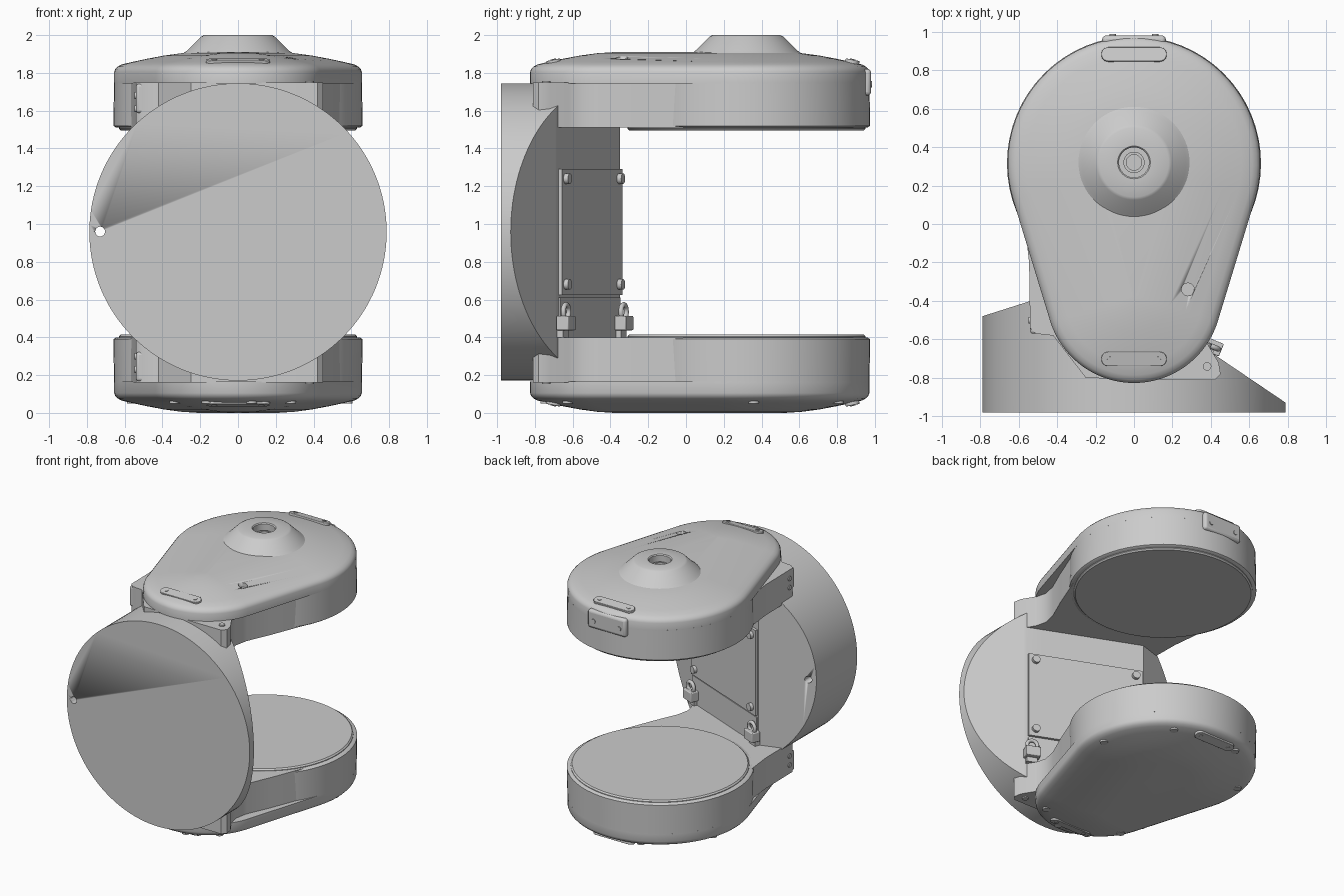
import bpy, bmesh, math
from mathutils import Vector, Matrix

cube = bpy.data.objects.get("Cube")
if cube:
    bpy.data.objects.remove(cube, do_unlink=True)

grey = bpy.data.materials.new("light grey")
grey.use_nodes = True
COLOUR = (0.6, 0.6, 0.6, 1)
grey.diffuse_color = COLOUR
grey.node_tree.nodes["Principled BSDF"].inputs["Base Color"].default_value = COLOUR

MID = 1.91          # upper and lower halves mirror about half this height
BACK, R_BACK = 0.315, 0.66
FRONT, R_FRONT = -0.37, 0.46


def finish(name, bm, bevel=0, angle=35):
    bmesh.ops.recalc_face_normals(bm, faces=bm.faces)
    mesh = bpy.data.meshes.new(name)
    bm.to_mesh(mesh)
    bm.free()
    mesh.materials.append(grey)
    ob = bpy.data.objects.new(name, mesh)
    bpy.context.collection.objects.link(ob)
    bpy.ops.object.select_all(action='DESELECT')
    ob.select_set(True)
    bpy.context.view_layer.objects.active = ob
    bpy.ops.object.shade_smooth_by_angle(angle=math.radians(angle))
    if bevel:
        mod = ob.modifiers.new("Bevel", 'BEVEL')
        mod.width, mod.segments = bevel, 3
        mod.limit_method = 'ANGLE'
    return ob


def loft(name, rings, **kw):
    bm = bmesh.new()
    loops = [[bm.verts.new(p) for p in ring] for ring in rings]
    for a, b in zip(loops, loops[1:]):
        for i in range(len(a)):
            j = (i + 1) % len(a)
            bm.faces.new((a[i], a[j], b[j], b[i]))
    bm.faces.new(loops[0])
    bm.faces.new(loops[-1])
    return finish(name, bm, **kw)


def circle(r, z, y=BACK, n=64):
    return [(r * math.cos(math.tau * i / n), y + r * math.sin(math.tau * i / n), z)
            for i in range(n)]


def teardrop(inset, z, n=40):
    # outline around a large rear circle and a small front circle
    phi = math.asin((R_BACK - R_FRONT) / (BACK - FRONT))
    pts = []
    for cy, r, a0, a1 in ((BACK, R_BACK, -phi, math.pi + phi),
                          (FRONT, R_FRONT, math.pi + phi, math.tau - phi)):
        for i in range(n + 1):
            a = a0 + (a1 - a0) * i / n
            pts.append(((r - inset) * math.cos(a), cy + (r - inset) * math.sin(a), z))
    return pts


def prism(name, outline, z0, z1, **kw):
    return loft(name, [[(x, y, z) for x, y in outline] for z in (z0, z1)], **kw)


def capsule(length, width, n=12):
    h, r = length / 2 - width / 2, width / 2
    return [(s * h + r * math.cos(a0 + math.pi * i / n), r * math.sin(a0 + math.pi * i / n))
            for s, a0 in ((1, -math.pi / 2), (-1, math.pi / 2)) for i in range(n + 1)]


def peg(name, loc, r, depth, axis=(0, 0, 1), segs=20):
    bm = bmesh.new()
    rot = Vector(axis).to_track_quat('Z', 'Y').to_matrix().to_4x4()
    bmesh.ops.create_cone(bm, cap_ends=True, segments=segs, radius1=r, radius2=r, depth=depth,
                          matrix=Matrix.Translation(loc) @ rot)
    return finish(name, bm)


def box(name, loc, size, turn=0, bevel=0):
    bm = bmesh.new()
    bmesh.ops.create_cube(bm, size=1, matrix=Matrix.Translation(loc) @
                          Matrix.Rotation(turn, 4, 'Z') @ Matrix.Diagonal((*size, 1)))
    return finish(name, bm, bevel)


def cut(target, cutter):
    mod = target.modifiers.new("Hole", 'BOOLEAN')
    mod.operation, mod.object, mod.solver = 'DIFFERENCE', cutter, 'EXACT'
    cutter.hide_render = True
    bpy.context.view_layer.objects.active = target
    bpy.ops.object.modifier_apply(modifier=mod.name)
    bpy.data.objects.remove(cutter, do_unlink=True)


# Upright round body, with its rear shaved by three vertical planes
bm = bmesh.new()
bmesh.ops.create_cone(bm, cap_ends=True, segments=128, radius1=0.787, radius2=0.787, depth=0.8,
                      matrix=Matrix.Translation((0, -0.58, 0.958)) @ Matrix.Rotation(math.pi / 2, 4, 'X'))
plan = [(-0.79, -0.48), (-0.38, -0.35), (0.42, -0.68), (0.79, -0.93)]
for (ax, ay), (bx, by) in zip(plan, plan[1:]):
    res = bmesh.ops.bisect_plane(bm, geom=bm.verts[:] + bm.edges[:] + bm.faces[:],
                                 plane_co=(ax, ay, 0), plane_no=(ay - by, bx - ax, 0),
                                 clear_outer=True)
    rim = [e for e in res["geom_cut"] if isinstance(e, bmesh.types.BMEdge)]
    bmesh.ops.holes_fill(bm, edges=rim, sides=0)
body = finish("round_body", bm, angle=20)
cut(body, peg("hole_cutter", (-0.73, -0.7, 0.96), 0.026, 1.5, (0, 1, 0)))

# Access panels and screws on the slanted rear face
(px, py), (qx, qy) = plan[1:3]
turn = math.atan2(qy - py, qx - px)
along = Vector((math.cos(turn), math.sin(turn), 0))
out = Vector((-along.y, along.x, 0))
centre = Vector(((px + qx) / 2, (py + qy) / 2, 0))
for name, low, high, thick in (("access_panel", 0.625, 1.29, 0.04), ("lower_panel", 0.4, 0.61, 0.016)):
    box(name, centre + Vector((0, 0, (low + high) / 2)), (0.84, thick, high - low), turn)
for side in (-1, 1):
    for z in (0.68, 1.24):
        peg("panel_screw", centre + along * side * 0.37 + out * 0.025 + Vector((0, 0, z)),
            0.028, 0.04, out)
    # Latch block with a ring above it
    spot = centre + along * side * 0.4 + out * 0.035
    box("latch_block", spot + Vector((0, 0, 0.475)), (0.11, 0.07, 0.075), turn, 0.006)
    box("latch_foot", spot + Vector((0, 0, 0.425)) - out * 0.02, (0.08, 0.04, 0.05), turn)
    bpy.ops.mesh.primitive_torus_add(location=spot + Vector((0, 0, 0.535)), major_radius=0.038,
                                     minor_radius=0.014, major_segments=24, minor_segments=8,
                                     rotation=(math.pi / 2, 0, turn))
    ring = bpy.context.object
    ring.name = "latch_ring"
    ring.data.materials.append(grey)
    bpy.ops.object.shade_smooth()

# Upper and lower arms
dome = [(0.004, 1.745), (0.004, 1.805), (0.01, 1.82), (0.022, 1.833), (0.045, 1.845),
        (0.1, 1.858), (0.18, 1.875), (0.27, 1.892), (0.36, 1.904), (0.45, 1.91)]
web = [(-0.57, 0.02), (-0.545, -0.2), (-0.54, -0.54), (-0.51, -0.57), (-0.42, -0.58),
       (-0.25, -0.8), (0.2, -0.81), (0.42, -0.81), (0.45, -0.78), (0.44, -0.72),
       (0.38, -0.62), (0.36, -0.54), (0.38, -0.44), (0.46, -0.26), (0.575, 0.03), (0, 0.2)]

for half in ("upper", "lower"):
    up = 1 if half == "upper" else -1

    def h(z):
        return z if up > 0 else MID - z

    cover = loft(half + "_cover", [teardrop(t, h(z)) for t, z in dome])
    loft(half + "_drum", [circle(r, h(z)) for r, z in
                          ((0.645, 1.51), (0.66, 1.52), (0.656, 1.75))])
    loft(half + "_pole_disc", [circle(r, h(z), 0.32) for r, z in
                               ((0.62, 1.495), (0.63, 1.505), (0.63, 1.53))])
    prism(half + "_web", web, h(1.51), h(1.748), angle=40)

    # Bracket screws
    peg(half + "_bracket_screw", (0.38, -0.74, h(1.75)), 0.022, 0.016)
    for z in (1.61, 1.68):
        peg(half + "_side_screw", (-0.542, -0.5, h(z)), 0.018, 0.012, (1, 0, 0))
    # Front mounting block
    box(half + "_mount_block", (-0.49, -0.5, h(1.665)), (0.1, 0.14, 0.155), 0, 0.015)

    # Rounded lifting pads on the dome
    for y, tilt in ((0.88, -0.2), (-0.7, 0.2)):
        pad = prism(half + "_pad", capsule(0.34, 0.075), -0.02, 0.014, bevel=0.004)
        pad.location = (0, y, h(1.856))
        pad.rotation_euler.x = tilt if up > 0 else math.pi - tilt
        for x in (-0.125, 0.125):
            screw = peg(half + "_pad_screw", (x, 0, 0.014), 0.014, 0.008, segs=12)
            screw.parent = pad

    # Rear wall plate
    if up > 0:
        box("rear_plate", (0, 0.955, h(1.75)), (0.33, 0.05, 0.14), 0, 0.02)
        for x in (-0.11, 0.11):
            peg("rear_screw", (x, 0.98, h(1.74)), 0.017, 0.012, (0, 1, 0))
        cut(cover, peg("hole_cutter", (0.28, -0.34, 1.9), 0.033, 0.1))
    else:
        # Fixing screws around the underside
        rim = teardrop(0.08, 0.06)
        for i in range(4, len(rim), 10):
            x, y, z = rim[i]
            peg("underside_screw", (x, y, z), 0.028, 0.022)

# Conical port on top, with a stepped bore
port = [(0.32, 1.88), (0.295, 1.9), (0.27, 1.918), (0.195, 1.992), (0.18, 2.0), (0.085, 2.0),
        (0.078, 1.993), (0.078, 1.94), (0.055, 1.94), (0.055, 1.955), (0.04, 1.955), (0.04, 1.93)]
loft("top_port", [circle(r, z, 0.32) for r, z in port])
